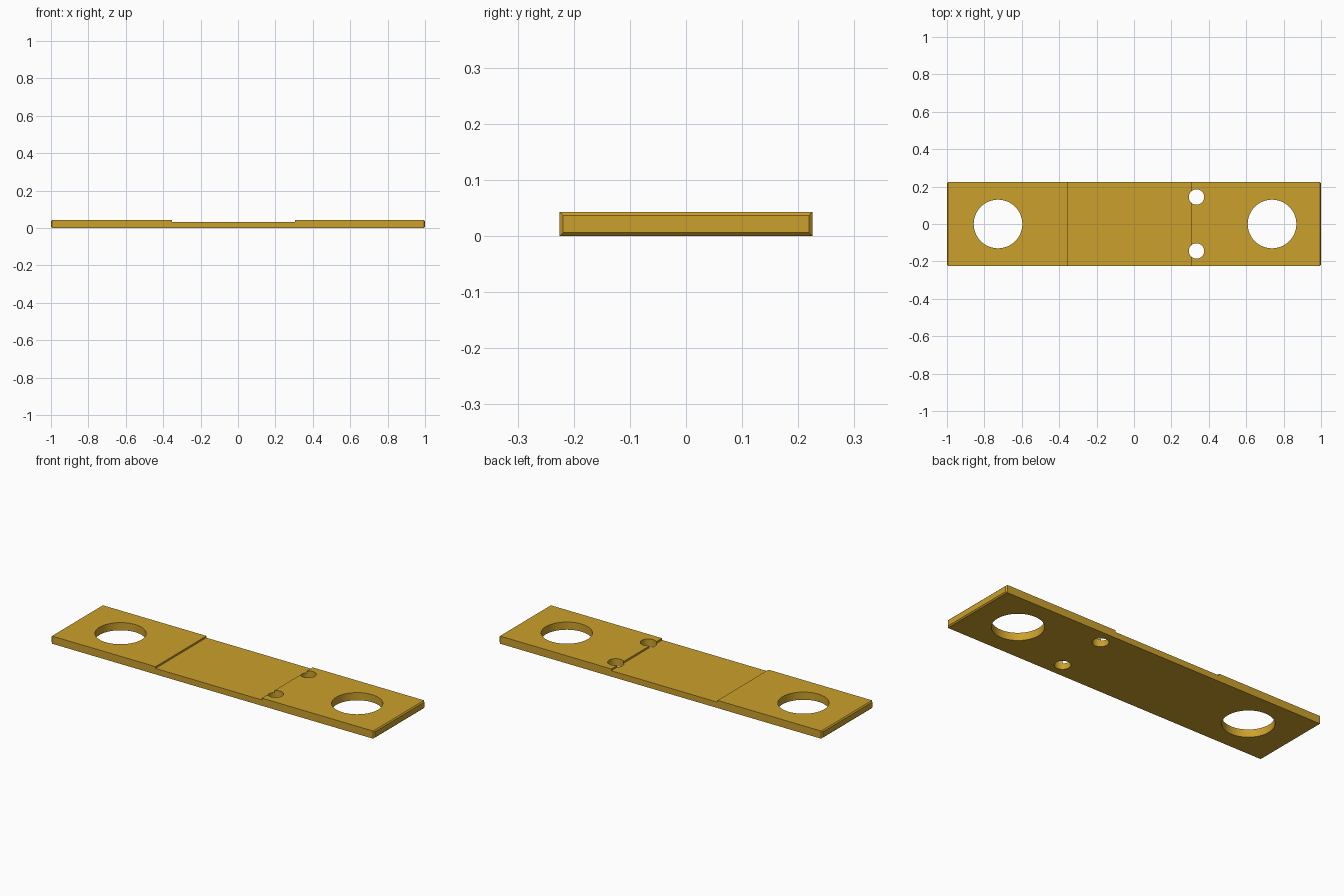
import bpy, bmesh

if "Cube" in bpy.data.objects:
    bpy.data.objects.remove(bpy.data.objects["Cube"])

LENGTH, WIDTH, HEIGHT = 2.0, 0.45, 0.043
CHAMFER = 0.006


def box(name, x0, x1, y0, y1, z0, z1):
    bpy.ops.mesh.primitive_cube_add(size=1, location=((x0 + x1) / 2, (y0 + y1) / 2, (z0 + z1) / 2))
    ob = bpy.context.object
    ob.name = name
    ob.scale = (x1 - x0, y1 - y0, z1 - z0)
    bpy.ops.object.transform_apply(location=True, rotation=False, scale=True)
    return ob


def hole(name, x, y, radius):
    bpy.ops.mesh.primitive_cylinder_add(vertices=64, radius=radius, depth=0.3, location=(x, y, 0.02))
    bpy.context.object.name = name
    return bpy.context.object


def cut(target, cutter):
    mod = target.modifiers.new("cut", "BOOLEAN")
    mod.operation = "DIFFERENCE"
    mod.solver = "EXACT"
    mod.object = cutter
    bpy.context.view_layer.objects.active = target
    bpy.ops.object.modifier_apply(modifier=mod.name)
    bpy.data.objects.remove(cutter, do_unlink=True)


# Flat bar, with the rims of both end faces chamfered
plate = box("flat_plate", -LENGTH / 2, LENGTH / 2, -WIDTH / 2, WIDTH / 2, 0, HEIGHT)
bm = bmesh.new()
bm.from_mesh(plate.data)
rims = [e for e in bm.edges if abs(e.verts[0].co.x - e.verts[1].co.x) < 1e-4]
bmesh.ops.bevel(bm, geom=rims, offset=CHAMFER, segments=1, affect="EDGES")
# Restore the square long edges: only the end faces keep their inset rim
for v in bm.verts:
    if abs(v.co.x) < LENGTH / 2 - 1e-4:
        v.co.y = WIDTH / 2 if v.co.y > 0 else -WIDTH / 2
        v.co.z = HEIGHT if v.co.z > HEIGHT / 2 else 0
bmesh.ops.remove_doubles(bm, verts=bm.verts, dist=1e-4)
bm.normal_update()
bm.to_mesh(plate.data)
bm.free()

# Shallow recess across the middle of the top
cut(plate, box("recess_cutter", -0.353, 0.305, -0.4, 0.4, 0.033, 0.2))

# Two large end holes and a pair of small pin holes
for x, y, r in ((-0.727, 0, 0.13), (0.738, 0, 0.13), (0.334, 0.144, 0.041), (0.334, -0.144, 0.041)):
    cut(plate, hole("hole_cutter", x, y, r))

# Brass colour
mat = bpy.data.materials.new("brass")
mat.diffuse_color = (0.60, 0.35, 0.025, 1)
mat.use_nodes = True
mat.node_tree.nodes["Principled BSDF"].inputs["Base Color"].default_value = mat.diffuse_color
plate.data.materials.clear()
plate.data.materials.append(mat)

bpy.ops.object.select_all(action="DESELECT")
plate.select_set(True)
bpy.context.view_layer.objects.active = plate
bpy.ops.object.shade_smooth_by_angle(angle=0.5)
